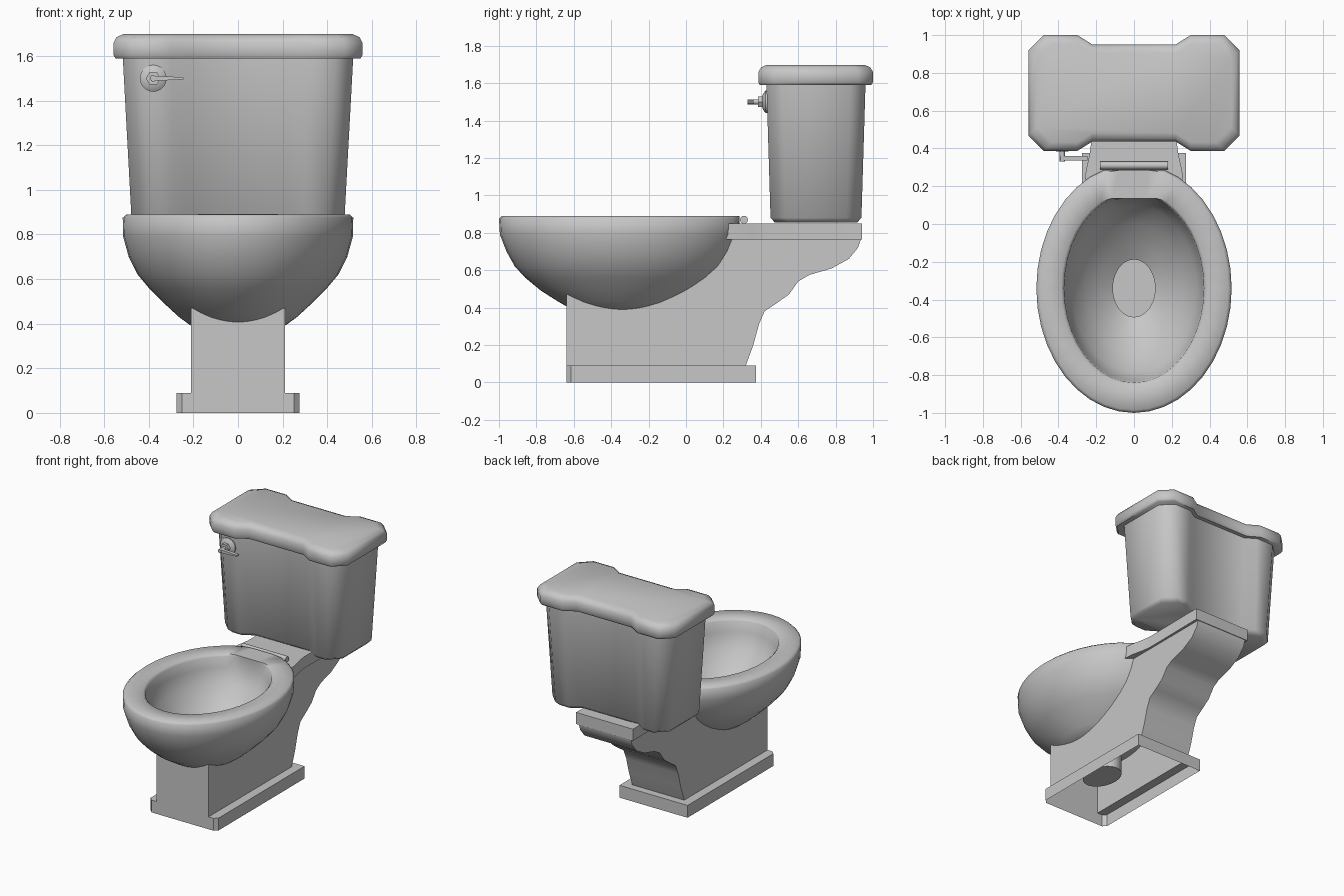
import bpy, bmesh, math

cube = bpy.data.objects.get("Cube")
if cube:
    bpy.data.objects.remove(cube, do_unlink=True)

porcelain = bpy.data.materials.new("light grey porcelain")
porcelain.use_nodes = True
GREY = (0.57, 0.57, 0.57, 1)
porcelain.diffuse_color = GREY
porcelain.node_tree.nodes["Principled BSDF"].inputs["Base Color"].default_value = GREY


def loft(name, rings, caps=(True, True), skip=(), angle=50):
    """Skin a list of equal rings of points; skip leaves out strips."""
    bm = bmesh.new()
    loops = [[bm.verts.new(p) for p in ring] for ring in rings]
    n = len(loops[0])
    for a, b in zip(loops, loops[1:]):
        for i in range(n):
            if i not in skip:
                j = (i + 1) % n
                bm.faces.new((a[i], a[j], b[j], b[i]))
    for wanted, loop in zip(caps, (loops[0], loops[-1])):
        if wanted:
            bm.faces.new(loop)
    bmesh.ops.recalc_face_normals(bm, faces=bm.faces)
    mesh = bpy.data.meshes.new(name)
    bm.to_mesh(mesh)
    bm.free()
    obj = bpy.data.objects.new(name, mesh)
    bpy.context.collection.objects.link(obj)
    mesh.materials.append(porcelain)
    bpy.ops.object.select_all(action="DESELECT")
    obj.select_set(True)
    bpy.context.view_layer.objects.active = obj
    bpy.ops.object.shade_smooth_by_angle(angle=math.radians(angle))
    return obj


def mirrored(half, z):
    """Close an outline given for +x by mirroring it to -x."""
    return [(x, y, z) for x, y in half] + [(-x, y, z) for x, y in reversed(half)]


def circle(r, n):
    return [(r * math.cos(t), r * math.sin(t))
            for t in (2 * math.pi * i / n for i in range(n))]


def oval(z, sx, sy, back):
    """Bowl section, flattened at the back."""
    return [(sx * u, min(-0.34 + sy * v, back), z) for u, v in circle(1, 40)]


# Bowl: drain outside, outer shell, rim, basin and drain inside
outer = [(0.17, 0.115, 0.155), (0.38, 0.115, 0.155), (0.39, 0.21, 0.27),
         (0.43, 0.265, 0.34), (0.49, 0.33, 0.435), (0.56, 0.40, 0.52),
         (0.62, 0.45, 0.575), (0.70, 0.49, 0.62), (0.79, 0.515, 0.655),
         (0.875, 0.517, 0.66), (0.89, 0.50, 0.645)]
inner = [(0.89, 0.385, 0.515), (0.875, 0.37, 0.50), (0.80, 0.365, 0.49),
         (0.70, 0.33, 0.44), (0.60, 0.26, 0.34), (0.52, 0.18, 0.235),
         (0.47, 0.112, 0.152), (0.20, 0.112, 0.152)]
loft("bowl", [oval(*s, 0.285) for s in outer] + [oval(*s, 0.135) for s in inner])

# Pedestal: hollow side profile, open below and under the bowl
back = [(0.935, 0.79), (0.935, 0.765), (0.92, 0.72), (0.87, 0.66), (0.78, 0.61),
        (0.66, 0.575), (0.60, 0.54), (0.55, 0.47), (0.48, 0.42), (0.42, 0.38),
        (0.39, 0.31), (0.36, 0.20), (0.32, 0.09)]
front = [(-0.64, 0.09), (-0.64, 0.47)]
top = [(-0.2, 0.44), (0, 0.55), (0.1, 0.64), (0.2, 0.77), (0.27, 0.79)]
profile = back + front + top
open_strips = {len(back) - 1} | set(range(len(back) + 1, len(profile)))
loft("pedestal", [[(x, y, z) for y, z in profile] for x in (-0.21, 0.21)],
     skip=open_strips)

# Foot: thin skirt with a ledge around the pedestal
skirt = [(0.25, -0.64), (0.275, -0.615), (0.275, 0.375)]
ledge = [(0.21, -0.64), (0.21, -0.63), (0.21, 0.32)]
loft("foot", [mirrored(skirt, 0), mirrored(skirt, 0.09), mirrored(ledge, 0.09)],
     caps=(False, False), angle=30)

# Deck behind the bowl that carries the tank
deck = [(0.26, 0.2), (0.255, 0.28), (0.235, 0.37), (0.225, 0.44), (0.23, 0.94)]
loft("deck", [mirrored(deck, 0.765), mirrored(deck, 0.85)], angle=30)

# Seat hinge bar
loft("hinge_bar", [[(x, 0.31 + u, 0.87 + v) for u, v in circle(0.021, 12)]
                   for x in (-0.18, 0.18)])


def tank_outline(z, hx, y0, y1, notch=0.05, cut=0.08):
    """Chamfered rectangle with shallow recesses front and back."""
    return mirrored([(0.22, y1 - notch), (0.30, y1), (hx - cut, y1), (hx, y1 - cut),
                     (hx, y0 + cut), (hx - cut, y0), (0.30, y0), (0.22, y0 + notch)], z)


# Tank and lid
loft("tank", [tank_outline(0.855, 0.455, 0.475, 0.915),
              tank_outline(0.88, 0.478, 0.452, 0.938),
              tank_outline(1.60, 0.517, 0.43, 0.96)])
loft("tank_lid", [tank_outline(1.59, 0.55, 0.395, 0.99),
                  tank_outline(1.605, 0.558, 0.387, 1.0),
                  tank_outline(1.66, 0.558, 0.387, 1.0),
                  tank_outline(1.685, 0.545, 0.402, 0.985),
                  tank_outline(1.698, 0.515, 0.432, 0.955)])


def knob(name, sections, sides):
    """Turned part along y on the tank front; sections are (y, radius)."""
    loft(name, [[(-0.38 + u, y, 1.5 + v) for u, v in circle(r, sides)]
                for y, r in sections], angle=40)


# Flush handle
knob("handle_flange", [(0.46, 0.06), (0.425, 0.06), (0.408, 0.035)], 20)
knob("handle_nut", [(0.415, 0.033), (0.385, 0.033)], 6)
knob("handle_stem", [(0.39, 0.014), (0.33, 0.014)], 10)
loft("handle_lever", [[(x, y, 1.5 + z) for y, z in
                       ((0.335, -h), (0.36, -h), (0.36, h), (0.335, h))]
                      for x, h in ((-0.39, 0.012), (-0.245, 0.005))], angle=30)
